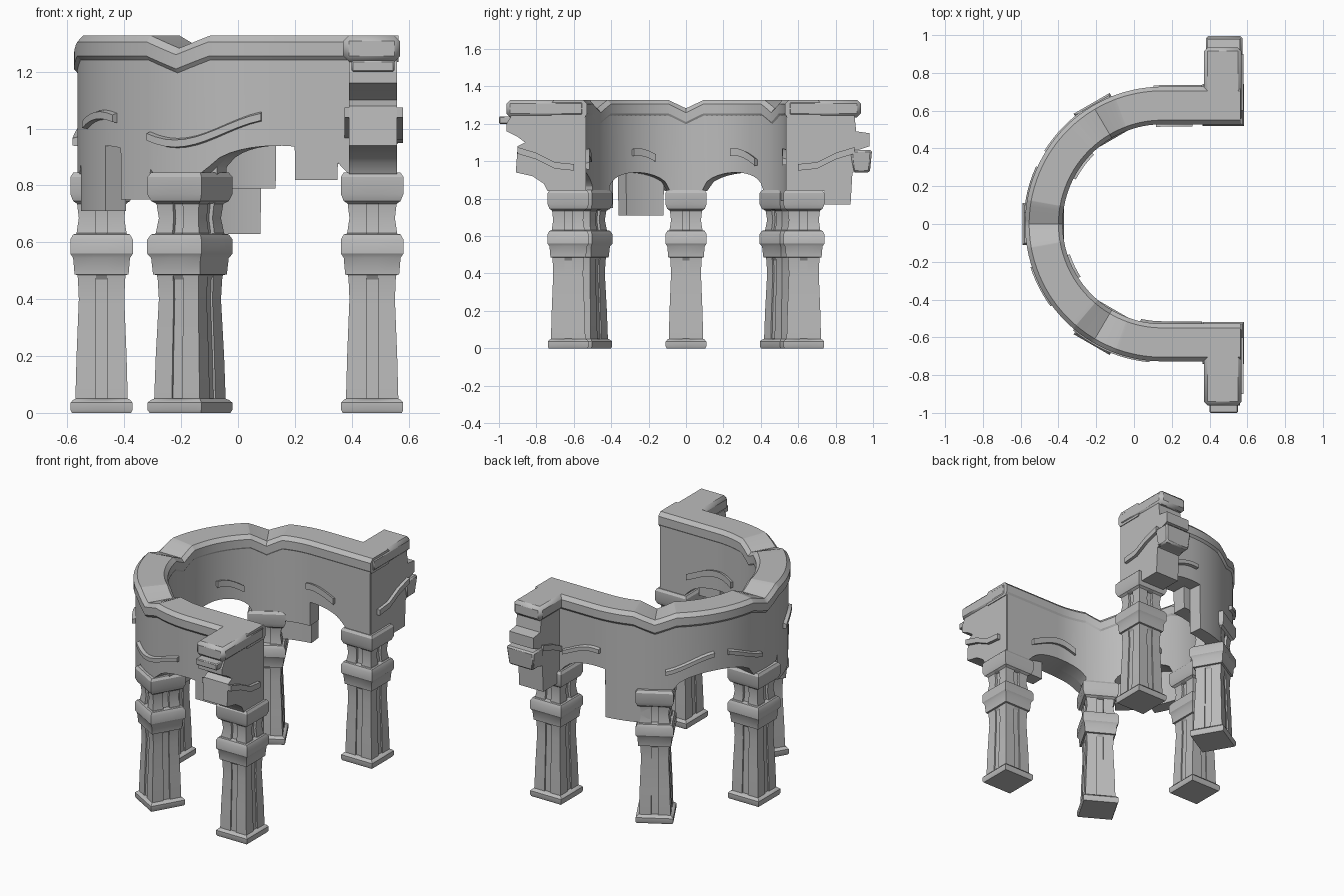
import bpy, bmesh
from math import sin, cos, radians, pi, sqrt
from mathutils import Vector, Matrix

if "Cube" in bpy.data.objects:
    bpy.data.objects.remove(bpy.data.objects["Cube"])

stone = bpy.data.materials.new("grey_stone")
stone.use_nodes = True
stone.diffuse_color = (0.5, 0.5, 0.5, 1)
stone.node_tree.nodes["Principled BSDF"].inputs["Base Color"].default_value = (0.5, 0.5, 0.5, 1)

R, CX = 0.63, 0.15          # centreline radius and centre of the curved wall
QUARTER = R * pi / 2        # path length from the middle to a straight leg
BAY = 0.655                 # path distance between columns
LEG_END = QUARTER + 0.415


def finish(name, bm, bevel=0):
    bmesh.ops.recalc_face_normals(bm, faces=bm.faces)
    me = bpy.data.meshes.new(name)
    bm.to_mesh(me)
    bm.free()
    me.materials.append(stone)
    ob = bpy.data.objects.new(name, me)
    bpy.context.collection.objects.link(ob)
    if bevel:
        mod = ob.modifiers.new("Bevel", "BEVEL")
        mod.width, mod.segments = bevel, 1
    bpy.ops.object.select_all(action="DESELECT")
    bpy.context.view_layer.objects.active = ob
    ob.select_set(True)
    bpy.ops.object.shade_smooth_by_angle(angle=radians(30))
    return ob


def loft(bm, rings):
    """Skin a list of closed rings and cap both ends."""
    vs = [[bm.verts.new(p) for p in ring] for ring in rings]
    n = len(vs[0])
    for a, b in zip(vs, vs[1:]):
        for i in range(n):
            bm.faces.new((a[i], a[(i + 1) % n], b[(i + 1) % n], b[i]))
    bm.faces.new(vs[0])
    bm.faces.new(vs[-1])


def path(t, off, z):
    """Point on the horseshoe: t along it from the middle, off outwards."""
    side = 1 if t >= 0 else -1
    a = min(abs(t), QUARTER) / R
    extra = max(abs(t) - QUARTER, 0)
    return Vector((CX - (R + off) * cos(a) + extra, side * (R + off) * sin(a), z))


def arch(t):
    d = abs(t - BAY * round(t / BAY))
    if d < 0.1:
        return 0.84
    return 0.84 + 0.1 * sqrt(max(0, 1 - ((BAY / 2 - d) / (BAY / 2 - 0.1)) ** 2)) ** 1.0


def sag(t):
    """Trim dips in a shallow notch above the three curved columns."""
    k = min(2, abs(round(t / BAY)))
    d = abs(abs(t) - k * BAY)
    return -0.045 * max(0, 1 - d / 0.11) if k < 2 else 0


def stations(t0, t1, breaks=()):
    ts = {t0, t1}
    n = max(2, int((t1 - t0) / 0.033))
    ts |= {t0 + (t1 - t0) * i / n for i in range(n + 1)}
    ts |= {k * BAY for k in range(-2, 3) if t0 < k * BAY < t1}
    for b in breaks:
        ts |= {b - 0.001, b + 0.001}
    return sorted(ts)


def shell(name, off0, off1, chunks):
    """One face layer of the wall, with broken pieces hanging below the arches."""
    def low(t):
        z = arch(t)
        for a, b, h in chunks:
            if a < t < b:
                z = min(z, h)
        return z
    edges = [e for a, b, _ in chunks for e in (a, b)]
    bm = bmesh.new()
    loft(bm, [[path(t, off0, low(t)), path(t, off1, low(t)),
               path(t, off1, 1.26 + sag(t)), path(t, off0, 1.26 + sag(t))]
              for t in stations(-LEG_END + 0.01, LEG_END - 0.01, edges)])
    finish(name, bm)


def box(name, lo, hi, bevel=0.0, taper=0.0):
    bm = bmesh.new()
    (x0, y0, z0), (x1, y1, z1) = lo, hi
    loft(bm, [[(x0 + g, y0 + g, z), (x1 - g, y0 + g, z), (x1 - g, y1 - g, z), (x0 + g, y1 - g, z)]
              for z, g in ((z0, taper), (z1, 0))])
    return finish(name, bm, bevel)


def prism_x(name, outline, x0, x1):
    """Extrude a (y, z) outline along x."""
    bm = bmesh.new()
    loft(bm, [[(x, y, z) for y, z in outline] for x in (x0, x1)])
    return finish(name, bm)


# Curved wall: outer and inner faces break off differently
shell("outer_wall", 0.0, 0.085, [(-1.19, -1.04, 0.82), (-0.55, -0.42, 0.75),
                                 (-0.335, -0.12, 0.71), (0.68, 0.92, 0.63)])
shell("inner_wall", -0.095, 0.0, [(-0.76, -0.55, 0.82), (0.56, 0.97, 0.79)])

# Top trim, chamfered, notched over the columns
section = [(-0.09, 1.235), (0.08, 1.235), (0.097, 1.255), (0.097, 1.305),
           (0.075, 1.328), (-0.08, 1.328), (-0.102, 1.305), (-0.102, 1.255)]
bm = bmesh.new()
loft(bm, [[path(t, o, z + sag(t)) for o, z in section]
          for t in stations(-LEG_END, LEG_END, [s * (k * BAY + d) for s in (-1, 1)
                                                for k in (0, 1) for d in (-0.11, 0.11)])])
finish("top_trim", bm)


# Raised mouldings following the arches
def moulding(name, t0, t1, off0, off1):
    bm = bmesh.new()
    def z(t):
        return 0.95 + 0.1 * sin(pi * abs((t / BAY) % 1.0)) ** 2
    loft(bm, [[path(t, off0, z(t) - 0.02), path(t, off1, z(t) - 0.015),
               path(t, off1, z(t) + 0.01), path(t, off0, z(t) + 0.02)]
              for t in stations(t0, t1)])
    finish(name, bm)


for i, (a, b) in enumerate([(-0.93, -0.55), (-0.4, -0.2), (0.05, 0.27), (0.35, 0.6), (0.95, 1.2)]):
    moulding(f"outer_moulding_{i}", a, b, 0.07, 0.105)
for i, (a, b) in enumerate([(-1.2, -0.85), (-0.36, -0.2), (0.3, 0.5), (0.95, 1.15)]):
    moulding(f"inner_moulding_{i}", a, b, -0.115, -0.08)

# Broken wall stubs at both ends, turning away from the horseshoe
X0, X1 = 0.38, 0.565
front_outline = [(0.54, 0.84), (0.74, 0.84), (0.76, 0.88), (0.82, 0.92), (0.91, 0.94), (0.9, 1.08),
                 (0.86, 1.1), (0.9, 1.13), (0.96, 1.16), (0.96, 1.2), (0.93, 1.25), (0.54, 1.25)]
back_outline = [(0.54, 0.84), (0.74, 0.84), (0.74, 0.77), (0.88, 0.77), (0.89, 0.94), (0.98, 0.96),
                (0.99, 1.05), (0.92, 1.06), (0.98, 1.08), (0.98, 1.15), (0.91, 1.16), (0.9, 1.25), (0.54, 1.25)]
prism_x("front_stub", [(-y, z) for y, z in front_outline], X0 + 0.01, X1 - 0.005)
prism_x("back_stub", back_outline, X0 + 0.01, X1 - 0.005)
box("front_stub_trim", (X0 - 0.01, -0.96, 1.235), (X1 + 0.005, -0.54, 1.328), 0.02)
box("back_stub_trim", (X0 - 0.01, 0.54, 1.235), (X1 + 0.005, 0.935, 1.328), 0.02)
box("front_loose_brick", (X0 + 0.02, -1.0, 1.2), (X1 - 0.015, -0.9, 1.24), 0.005)
box("back_loose_brick", (X0, 0.88, 0.94), (X1 + 0.01, 0.995, 1.06), 0.01, 0.012)

# Arch moulding on the end stubs
for side, word in ((-1, "front"), (1, "back")):
    low = [(0.6, 0.95), (0.7, 0.96), (0.8, 1.01), (0.9, 1.04)]
    outline = low + [(y, z + 0.035) for y, z in reversed(low)]
    prism_x(word + "_stub_moulding", [(side * y, z) for y, z in outline], X0 - 0.005, X1 + 0.015)

# Columns: square with a shallow channel down each face
def column_ring(half, depth, z):
    quarter = [(-half, -half), (-0.02, -half), (-0.02, -half + depth),
               (0.02, -half + depth), (0.02, -half)]
    return [Matrix.Rotation(k * pi / 2, 3, "Z") @ Vector((x, y, z))
            for k in range(4) for x, y in quarter]


COLUMN = [(0.104, 0, 0), (0.109, 0, 0.01), (0.109, 0, 0.036), (0.1, 0, 0.046), (0.092, 0, 0.05),
          (0.092, 0.008, 0.051), (0.088, 0.008, 0.2), (0.08, 0.008, 0.4), (0.083, 0.008, 0.47),
          (0.085, 0, 0.485), (0.095, 0, 0.487), (0.1, 0, 0.545), (0.11, 0, 0.56), (0.11, 0, 0.61),
          (0.1, 0, 0.628), (0.09, 0, 0.63), (0.088, 0.015, 0.632), (0.08, 0.015, 0.685),
          (0.086, 0.015, 0.735), (0.092, 0, 0.74), (0.1, 0, 0.745), (0.11, 0, 0.77),
          (0.11, 0, 0.83), (0.1, 0, 0.845)]

for k, word in ((-2, "front_corner"), (-1, "front_curve"), (0, "middle"),
                (1, "back_curve"), (2, "back_corner")):
    bm = bmesh.new()
    loft(bm, [column_ring(*row) for row in COLUMN])
    turn = -k * pi / 6 * 2 if abs(k) < 2 else 0
    place = path(k * BAY, 0, 0)
    if abs(k) == 2:
        place.x = 0.472
    bmesh.ops.transform(bm, verts=bm.verts,
                        matrix=Matrix.Translation(place) @ Matrix.Rotation(turn, 4, "Z"))
    finish(word + "_column", bm)
